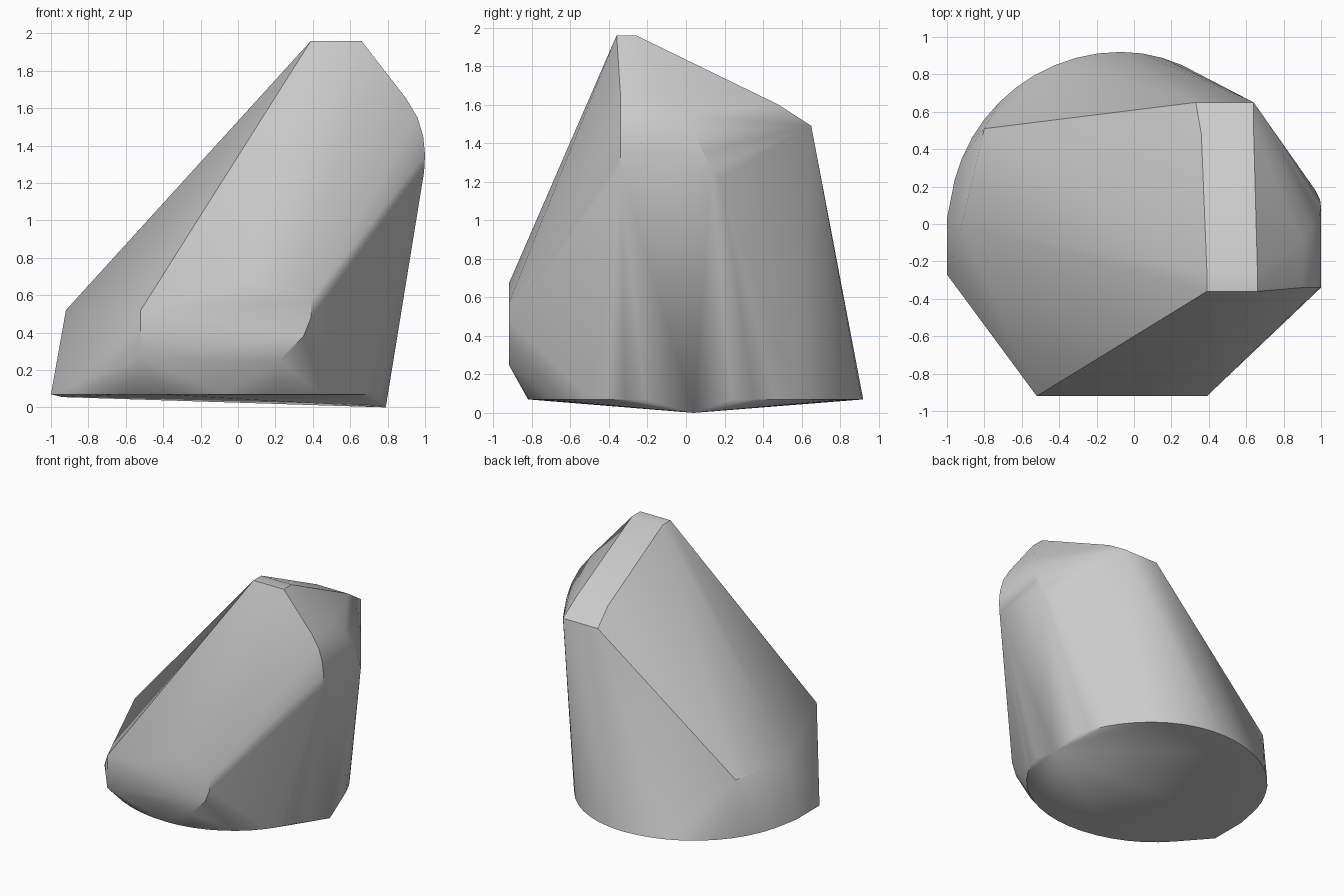
import bpy, bmesh
from math import cos, sin, pi, radians

cube = bpy.data.objects.get("Cube")
if cube:
    bpy.data.objects.remove(cube, do_unlink=True)

stone = bpy.data.materials.new("stone grey")
stone.use_nodes = True
colour = (0.6, 0.6, 0.6, 1)
stone.diffuse_color = colour
stone.node_tree.nodes["Principled BSDF"].inputs["Base Color"].default_value = colour

points = []

# Rounded base rim, wider at the back and left
STEPS = 48
for i in range(STEPS):
    a = 2 * pi * i / STEPS
    rx = 0.85 if cos(a) > 0 else 0.92
    ry = 0.92 if sin(a) > 0 else 0.82
    points.append((-0.07 + rx * cos(a), ry * sin(a), 0.07))
points += [(-1, 0.03, 0.07), (-1, -0.27, 0.07)]

# Slightly sagging underside
points += [(0.79, 0.04, 0), (-0.94, 0, 0.055)]

# Flat front facet
for x, z in [(-0.52, 0.52), (0.05, 0.67), (0.39, 0.57), (0.39, 0.48),
             (0.35, 0.38), (0.22, 0.25), (-0.52, 0.26)]:
    points.append((x, -0.92, z))

# Left shoulder
points += [(-0.92, 0, 0.52), (-0.8, 0.51, 0.52)]

# Peak and the ridge falling away to the back
for y, z, left, right in [(-0.36, 1.96, 0.39, 0.66), (-0.26, 1.96, 0.39, 0.66),
                          (0.48, 1.6, 0.36, 0.64), (0.65, 1.49, 0.33, 0.64)]:
    points += [(left, y, z), (right, y, z)]

# Rounded right shoulder: each row spans front to back
for x, z, back in [(0.9, 1.65, -0.09), (0.96, 1.55, -0.02), (0.99, 1.45, 0.04),
                   (1, 1.35, 0.09), (0.995, 1.26, 0.13)]:
    points += [(x, -0.34, z), (x, back, z)]
points.append((0.97, 0.18, 1.22))

# Wrap the key points in one convex skin
bm = bmesh.new()
for p in points:
    bm.verts.new(p)
hull = bmesh.ops.convex_hull(bm, input=bm.verts)
spare = {v for v in hull["geom_interior"] + hull["geom_unused"]
         if isinstance(v, bmesh.types.BMVert) and not v.link_faces}
bmesh.ops.delete(bm, geom=list(spare), context="VERTS")
bmesh.ops.dissolve_limit(bm, angle_limit=radians(1), verts=bm.verts, edges=bm.edges)
bmesh.ops.recalc_face_normals(bm, faces=bm.faces)
mesh = bpy.data.meshes.new("boulder")
bm.to_mesh(mesh)
bm.free()
mesh.materials.append(stone)
boulder = bpy.data.objects.new("boulder", mesh)
bpy.context.collection.objects.link(boulder)

# Soft shading with crisp main edges
bpy.context.view_layer.objects.active = boulder
boulder.select_set(True)
bpy.ops.object.shade_smooth_by_angle(angle=radians(30))
